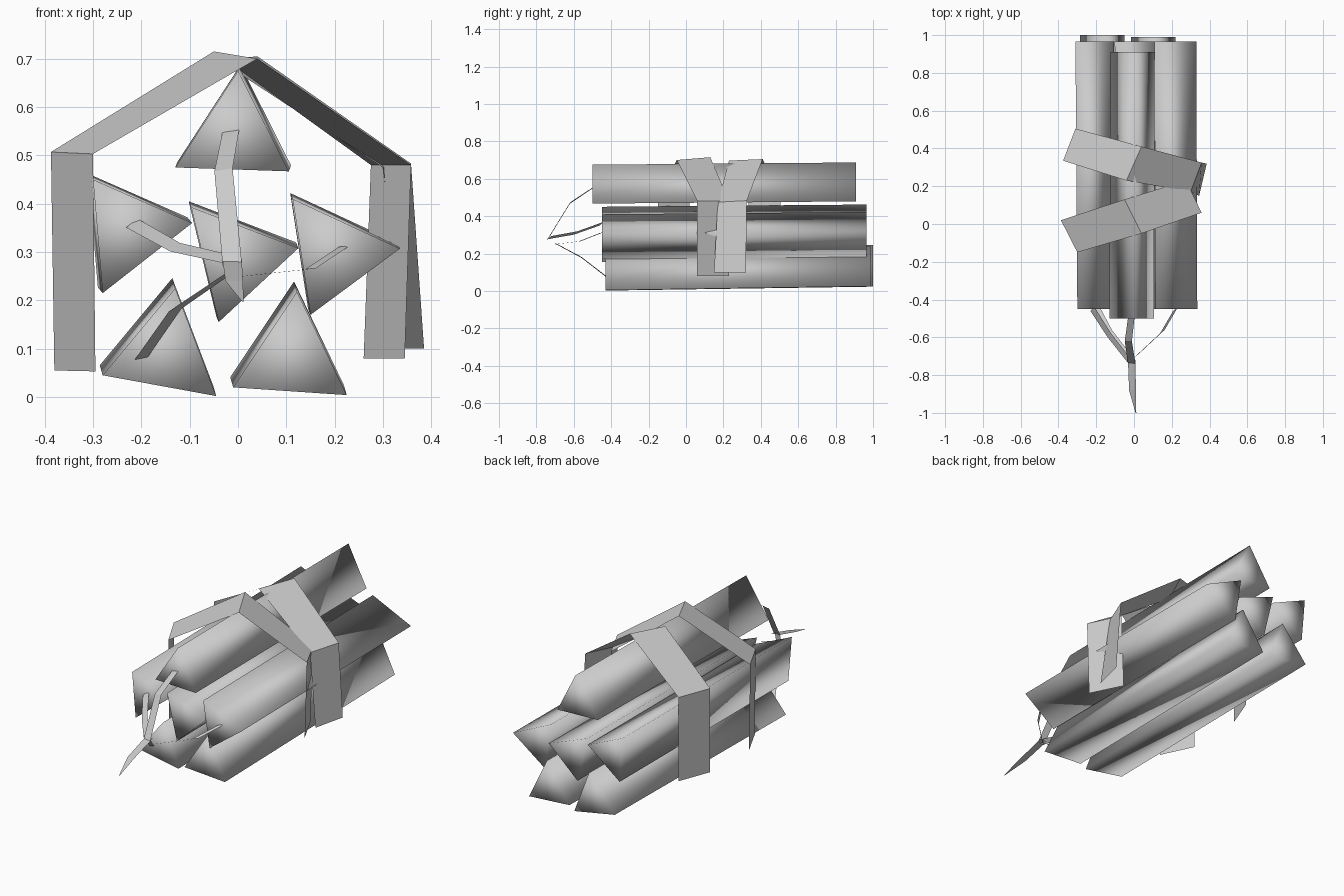
import bpy, bmesh
from mathutils import Vector

cube = bpy.data.objects.get("Cube")
if cube:
    bpy.data.objects.remove(cube, do_unlink=True)

grey = bpy.data.materials.new("plain_grey")
grey.use_nodes = True
colour = (0.6, 0.6, 0.6, 1)
grey.diffuse_color = colour
grey.node_tree.nodes["Principled BSDF"].inputs["Base Color"].default_value = colour


def finish(name, bm, smooth):
    mesh = bpy.data.meshes.new(name)
    for face in bm.faces:
        face.smooth = smooth
    bm.to_mesh(mesh)
    bm.free()
    mesh.materials.append(grey)
    obj = bpy.data.objects.new(name, mesh)
    bpy.context.collection.objects.link(obj)


def stick(name, corners, front, back, shift):
    """Three-sided stick, its back end shifted a little in x and z."""
    bm = bmesh.new()
    a = [bm.verts.new((x, front, z)) for x, z in corners]
    b = [bm.verts.new((x + shift[0], back, z + shift[1])) for x, z in corners]
    bm.faces.new(a)
    bm.faces.new(b[::-1])
    for i in range(3):
        j = (i + 1) % 3
        bm.faces.new((a[i], b[i], b[j], a[j]))
    bmesh.ops.recalc_face_normals(bm, faces=bm.faces)
    finish(name, bm, True)


def strip(name, rails, smooth=False):
    """Flat strip through pairs of edge points."""
    bm = bmesh.new()
    rows = [[bm.verts.new(p) for p in pair] for pair in rails]
    for r, s in zip(rows, rows[1:]):
        bm.faces.new((r[0], r[1], s[1], s[0]))
    finish(name, bm, smooth)


def fuse(name, path, side, widths):
    side = Vector(side).normalized()
    strip(name, [(Vector(p) - side * w / 2, Vector(p) + side * w / 2)
                 for p, w in zip(path, widths)])


# Bundle of sticks
stick("top_stick", [(0, .675), (-.13, .475), (.105, .467)], -.5, .91, (.005, .012))
stick("middle_right_stick", [(-.3, .45), (-.095, .36), (-.28, .215)], -.45, .965, (-.01, .012))
stick("middle_stick", [(-.097, .393), (.125, .308), (-.04, .155)], -.45, .965, (-.005, .012))
stick("middle_left_stick", [(.113, .41), (.335, .307), (.15, .17)], -.45, .965, (-.005, .012))
stick("bottom_right_stick", [(-.13, .225), (-.28, .045), (-.045, .002)], -.43, 1, (-.006, .021))
stick("bottom_left_stick", [(.122, .218), (-.01, .02), (.225, .004)], -.43, .99, (-.006, .021))

# Two straps draped over the bundle
strip("front_strap", [
    ((-.38, .02, .055), (-.295, -.15, .053)),
    ((-.387, .02, .507), (-.3, -.15, .503)),
    ((-.05, .13, .715), (.04, -.05, .7)),
    ((.275, .23, .48), (.358, .06, .48)),
    ((.26, .23, .08), (.345, .06, .08))])
strip("back_strap", [
    ((-.31, .505, .06), (-.375, .335, .06)),
    ((-.31, .505, .5), (-.375, .335, .5)),
    ((.04, .41, .705), (-.04, .23, .697)),
    ((.358, .325, .483), (.3, .17, .475)),
    ((.385, .32, .1), (.345, .15, .1))])

# Ribbon fuses meeting at one tail
fuse("top_fuse", [(-.015, -.5, .55), (-.03, -.62, .47), (-.012, -.74, .275)],
     (1, 0, .15), (.035, .038, .04))
fuse("right_fuse", [(-.22, -.45, .36), (-.13, -.59, .31), (-.02, -.73, .285)],
     (.6, .5, .5), (.035, .032, .03))
fuse("left_fuse", [(.22, -.45, .312), (.15, -.57, .265), (.01, -.7, .25)],
     (.8, .6, .1), (.03, .03, .03))
fuse("bottom_fuse", [(-.2, -.43, .08), (-.13, -.56, .18), (-.02, -.7, .255)],
     (1, 0, .2), (.028, .026, .02))
fuse("tail_fuse", [(-.012, -.72, .285), (-.008, -.88, .24), (.01, -1, .198)],
     (1, 0, 0), (.04, .036, .004))
